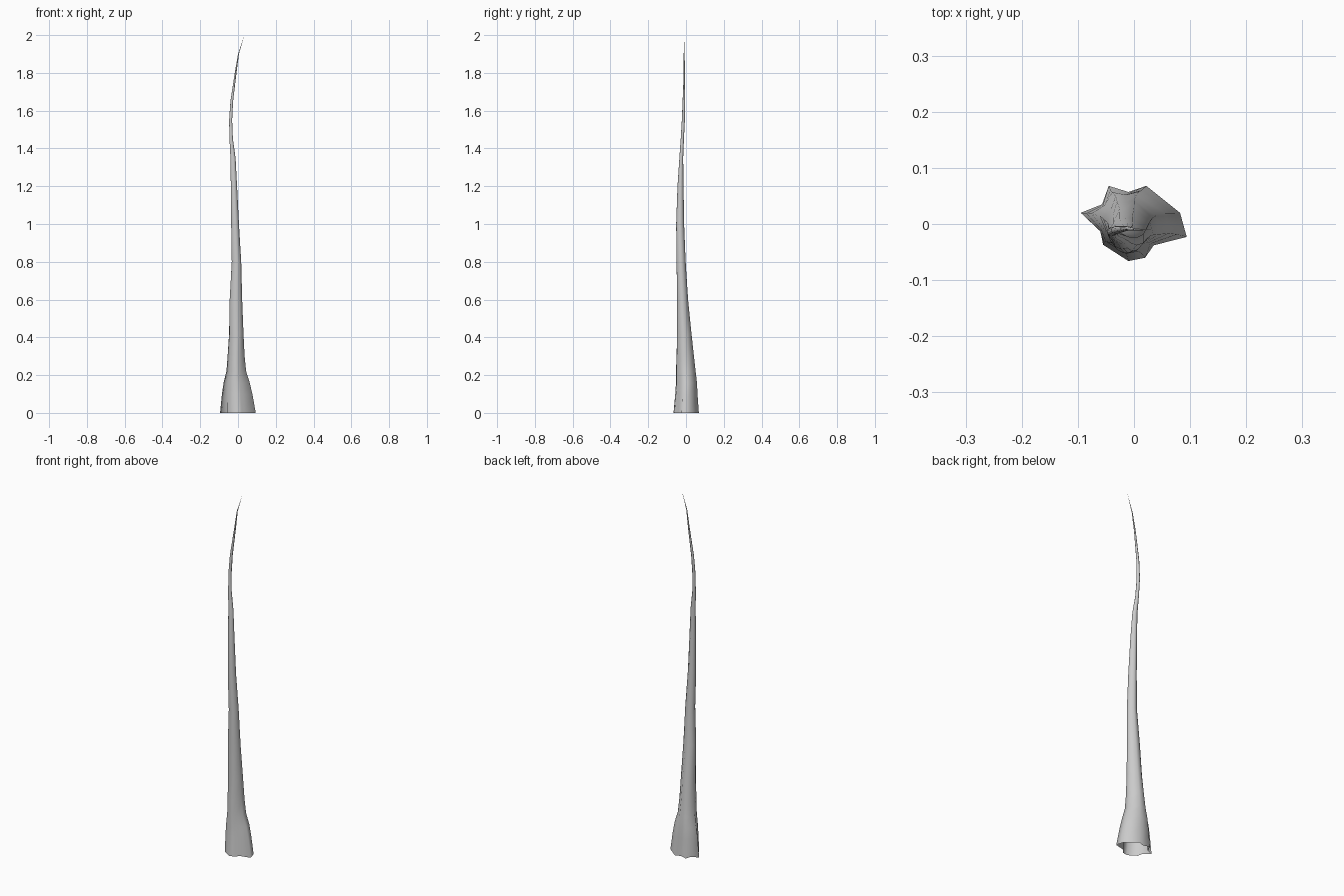
import bpy, bmesh, math

if "Cube" in bpy.data.objects:
    bpy.data.objects.remove(bpy.data.objects["Cube"])

# Lobed outline of the flared root, counter-clockwise
ROOT = [(.094, -.023), (.082, .02), (.022, .068), (-.01, .057), (-.045, .068),
        (-.057, .035), (-.095, .02), (-.06, -.013), (-.055, -.037),
        (-.01, -.066), (.02, -.06), (.035, -.038)]

# Height, left x, right x, front y, back y
RINGS = [(0, -.095, .094, -.066, .068), (.1, -.085, .076, -.057, .061),
         (.16, -.076, .062, -.053, .058), (.22, -.061, .043, -.053, .051),
         (.3, -.055, .035, -.050, .042), (.42, -.047, .029, -.047, .029),
         (.6, -.044, .022, -.047, .011), (.8, -.033, .017, -.050, -.002),
         (1.0, -.036, .005, -.052, -.010), (1.2, -.038, -.005, -.045, -.013),
         (1.35, -.040, -.013, -.035, -.015), (1.45, -.045, -.027, -.028, -.011),
         (1.55, -.047, -.031, -.022, -.006), (1.65, -.040, -.026, -.018, -.004),
         (1.8, -.017, -.008, -.012, -.004), (1.9, .000, .005, -.012, -.008)]
TIP = (.034, -.010, 2.0)


def ring_points(z, x0, x1, y0, y1):
    """Blend the lobed root into a round section, fitted to the bounds."""
    blend = max(0, 1 - z / .5)
    pts = []
    for x, y in ROOT:
        a = math.atan2(y / .067, x / .095)
        pts.append((blend * x / .095 + (1 - blend) * math.cos(a),
                    blend * y / .067 + (1 - blend) * math.sin(a)))
    xs, ys = [p[0] for p in pts], [p[1] for p in pts]
    fit = lambda v, vs, lo, hi: lo + (v - min(vs)) / (max(vs) - min(vs)) * (hi - lo)
    return [(fit(x, xs, x0, x1), fit(y, ys, y0, y1), z) for x, y in pts]


# Tapering trunk, open underneath
bm = bmesh.new()
loops = [[bm.verts.new(p) for p in ring_points(*r)] for r in RINGS]
n = len(ROOT)
for low, high in zip(loops, loops[1:]):
    for i in range(n):
        j = (i + 1) % n
        bm.faces.new((low[i], low[j], high[j], high[i]))
tip = bm.verts.new(TIP)
for i in range(n):
    bm.faces.new((loops[-1][i], loops[-1][(i + 1) % n], tip))
for f in bm.faces:
    f.smooth = True
mesh = bpy.data.meshes.new("trunk")
bm.to_mesh(mesh)
bm.free()
trunk = bpy.data.objects.new("trunk", mesh)
bpy.context.collection.objects.link(trunk)
